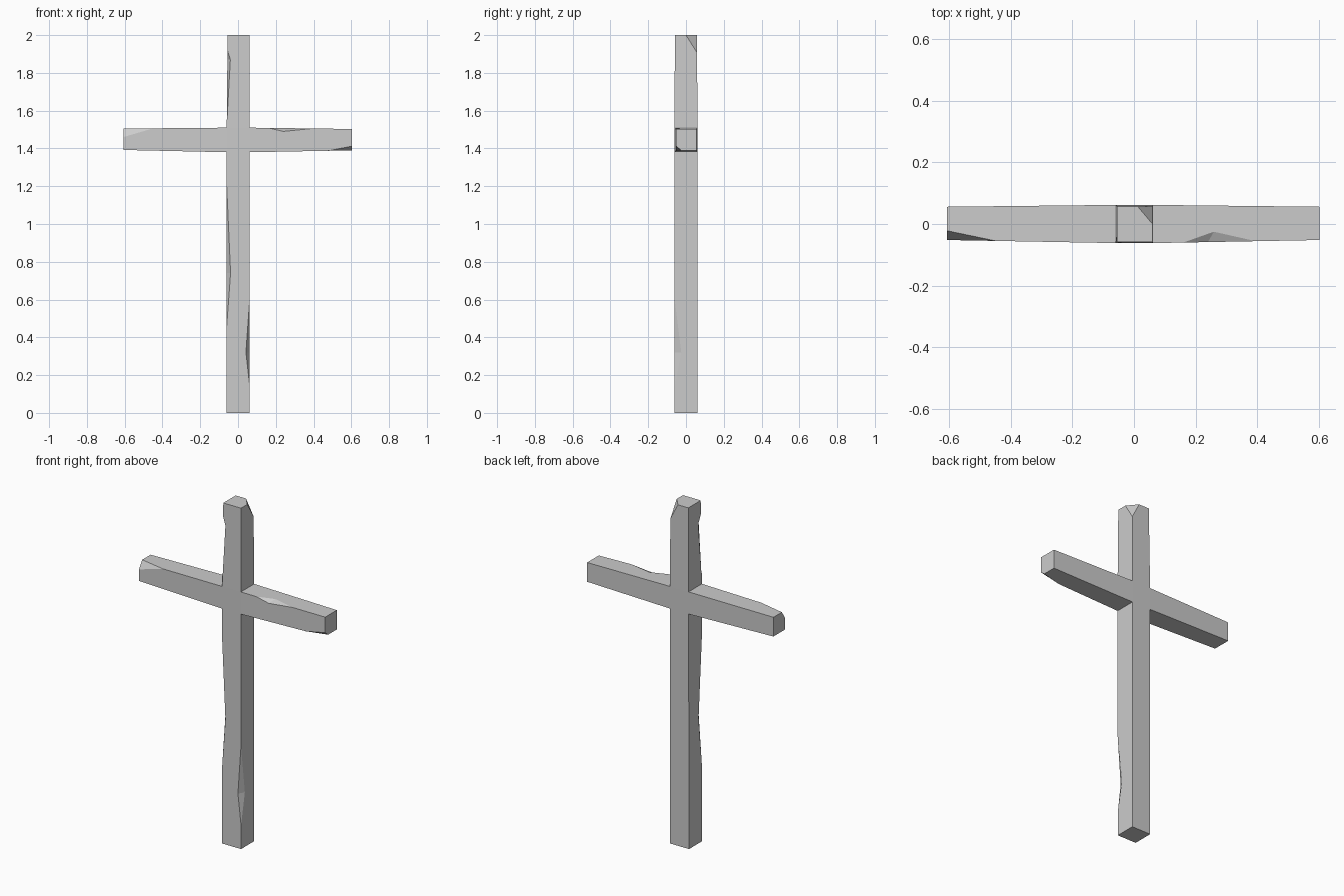
import bpy
import bmesh
from mathutils import Vector

cube = bpy.data.objects.get("Cube")
if cube:
    bpy.data.objects.remove(cube, do_unlink=True)

stone = bpy.data.materials.new("grey_stone")
stone.use_nodes = True
stone.diffuse_color = (0.6, 0.6, 0.6, 1)
stone.node_tree.nodes["Principled BSDF"].inputs["Base Color"].default_value = (0.6, 0.6, 0.6, 1)


def add_object(name, bm):
    bmesh.ops.recalc_face_normals(bm, faces=bm.faces[:])
    mesh = bpy.data.meshes.new(name)
    bm.to_mesh(mesh)
    bm.free()
    obj = bpy.data.objects.new(name, mesh)
    bpy.context.collection.objects.link(obj)
    return obj


def box_point(p, low, high):
    return Vector([l if c < 0 else h for c, l, h in zip(p, low, high)])


# Central block, with the four limbs drawn out of its sides and tapered
bm = bmesh.new()
bmesh.ops.create_cube(bm, size=2)
limbs = {
    (0, 0, 1): ((-.055, -.058, 2), (.06, .057, 2)),
    (0, 0, -1): ((-.062, -.06, 0), (.062, .06, 0)),
    (1, 0, 0): ((.603, -.052, 1.39), (.603, .056, 1.503)),
    (-1, 0, 0): ((-.607, -.052, 1.392), (-.607, .056, 1.505)),
}
bm.normal_update()
sides = [(f, tuple(round(c) for c in f.normal)) for f in bm.faces]
corner_sign = {v: v.co.copy() for v in bm.verts}
for v in bm.verts:
    v.co = box_point(v.co, (-.06, -.062, 1.38), (.062, .062, 1.51))
for face, direction in sides:
    if direction in limbs:
        signs = {tuple(v.co): corner_sign[v] for v in face.verts}
        end = bmesh.ops.extrude_discrete_faces(bm, faces=[face])["faces"][0]
        for v in end.verts:
            v.co = box_point(signs[tuple(v.co)], *limbs[direction])
cross = add_object("stone_cross", bm)
cross.data.materials.append(stone)


def chip(cut, outer):
    """Knock off the tetrahedron between points on the cut and points outside it."""
    centre = sum((Vector(p) for p in cut), Vector()) / len(cut)
    bm = bmesh.new()
    for p in cut + outer:
        bm.verts.new(centre + (Vector(p) - centre) * 1.15)
    bmesh.ops.convex_hull(bm, input=bm.verts[:])
    cutter = add_object("chip_cutter", bm)
    cutter.hide_render = True
    cutter.data.materials.append(stone)
    mod = cross.modifiers.new("chip", 'BOOLEAN')
    mod.operation = 'DIFFERENCE'
    mod.solver = 'EXACT'
    mod.object = cutter
    bpy.context.view_layer.objects.active = cross
    bpy.ops.object.modifier_apply(modifier=mod.name)
    bpy.data.objects.remove(cutter, do_unlink=True)


# Long notches on the front edges of the post
for side, low, mid, high, inset, depth in (
    (-.061, .45, .74, 1.2, -.04, -.03),
    (.062, .14, .32, .6, .042, -.025),
    (-.058, 1.57, 1.87, 1.93, -.04, -.03),
):
    chip([(inset, -.06, mid), (side, depth, mid)],
         [(side, -.06, low), (side, -.06, high)])

# Notch on the upper front edge of the left arm
chip([(.24, -.059, 1.49), (.26, -.024, 1.508)],
     [(.16, -.06, 1.509), (.4, -.056, 1.506)])

# Broken corners: top of the post, right arm end, left arm end
chip([(.012, .057, 2), (.06, 0, 2), (.06, .057, 1.91)], [(.06, .057, 2)])
chip([(-.607, -.052, 1.46), (-.607, -.022, 1.505), (-.45, -.055, 1.506)],
     [(-.607, -.052, 1.505)])
chip([(.603, -.052, 1.412), (.603, -.025, 1.39), (.48, -.054, 1.388)],
     [(.603, -.052, 1.39)])

# Flat facets throughout
cross.data.polygons.foreach_set("use_smooth", [False] * len(cross.data.polygons))
